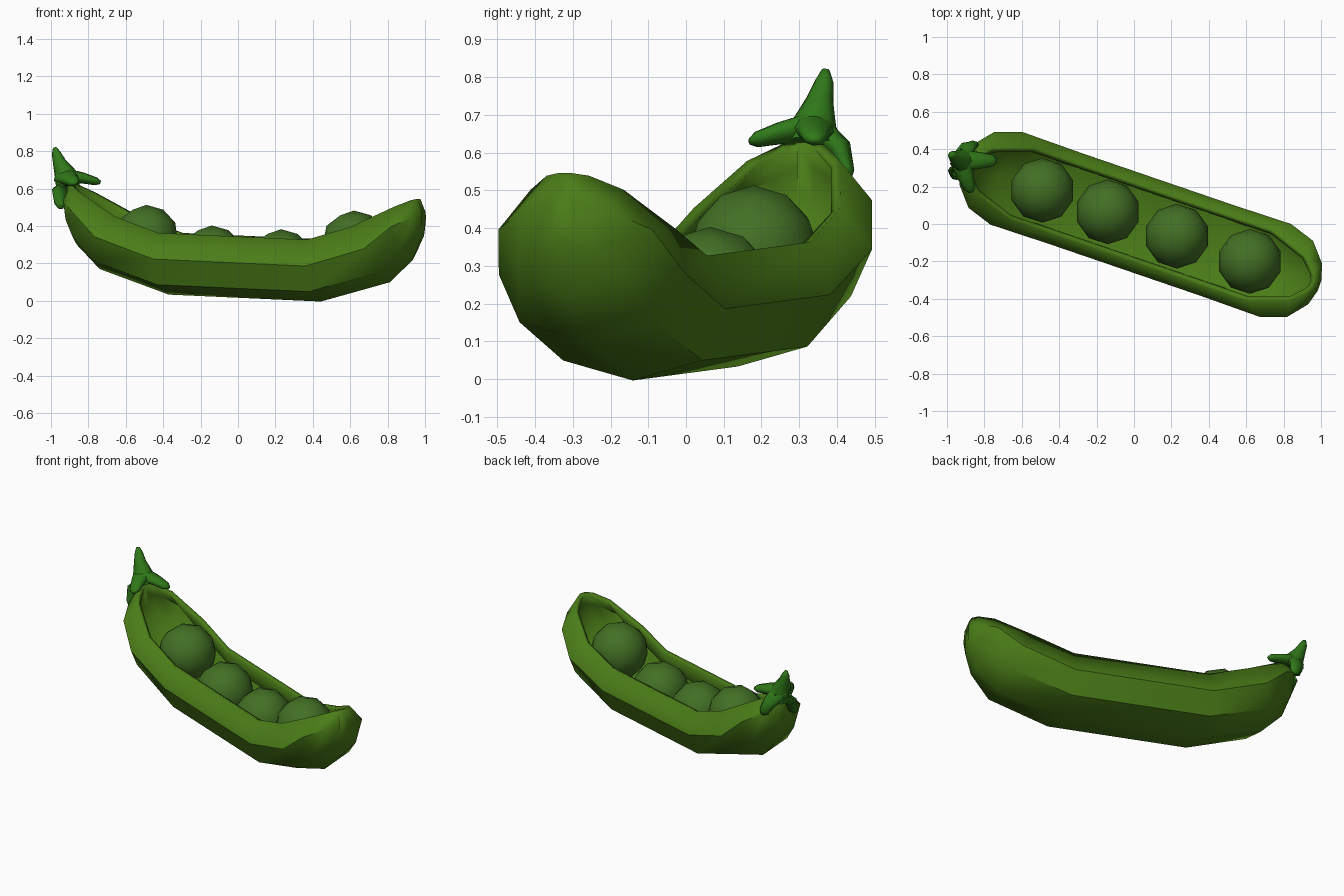
import bpy, bmesh, math
from mathutils import Vector, Matrix

if "Cube" in bpy.data.objects:
    bpy.data.objects.remove(bpy.data.objects["Cube"])

YAW = Matrix.Rotation(math.radians(-18.9), 4, 'Z')


def material(name, rgb):
    m = bpy.data.materials.new(name)
    m.diffuse_color = (*rgb, 1)
    m.use_nodes = True
    m.node_tree.nodes["Principled BSDF"].inputs["Base Color"].default_value = m.diffuse_color
    return m


def finish(bm, name, mat, angle=30):
    bmesh.ops.recalc_face_normals(bm, faces=bm.faces)
    me = bpy.data.meshes.new(name)
    bm.to_mesh(me)
    bm.free()
    ob = bpy.data.objects.new(name, me)
    bpy.context.collection.objects.link(ob)
    me.materials.append(mat)
    bpy.ops.object.select_all(action='DESELECT')
    ob.select_set(True)
    bpy.context.view_layer.objects.active = ob
    bpy.ops.object.shade_smooth_by_angle(angle=math.radians(angle))
    return ob


def loft(bm, rings, closed):
    n = len(rings[0])
    for a, b in zip(rings, rings[1:]):
        for i in range(n if closed else n - 1):
            j = (i + 1) % n
            bm.faces.new((a[i], a[j], b[j], b[i]))
    bm.faces.new(rings[0])
    bm.faces.new(rings[-1])


pod_green = material("pod_green", (0.07, 0.205, 0.009))
pea_green = material("pea_green", (0.055, 0.16, 0.018))
stem_green = material("stem_green", (0.03, 0.19, 0.01))

# Pod: cross-sections from middle to tip, each rim, widest, lower corner, keel
# as (distance along, half width, height)
half = [
    [(.42, .205, .345), (.43, .258, .205), (.43, .195, .068), (.43, 0, .015)],
    [(.67, .205, .425), (.76, .262, .31), (.80, .19, .185), (.82, 0, .135)],
    [(.885, .13, .54), (.90, .215, .435), (.925, .15, .31), (.95, 0, .26)],
    [(.96, .06, .58), (.985, .115, .49), (.985, .08, .39), (.985, 0, .35)],
    [(.985, .02, .588), (1.01, .03, .52), (1.01, .025, .43), (1.005, 0, .40)],
]
bm = bmesh.new()
sections = []
for sign, stations in ((-1, half[::-1]), (1, half)):
    for st in stations:
        pts = st + [(d, -w, z) for d, w, z in st[2::-1]]
        sections.append([bm.verts.new(YAW @ Vector((sign * d + .035, w + .01, z - .043 * sign * d)))
                         for d, w, z in pts])
loft(bm, sections, False)
pod = finish(bm, "pod", pod_green, 45)
wall = pod.modifiers.new("wall", 'SOLIDIFY')
wall.thickness = .03
wall.offset = -1

# Peas
for i, p in enumerate([(-.49, .18, .34), (-.14, .065, .23), (.23, -.065, .21), (.62, -.2, .31)]):
    bm = bmesh.new()
    bmesh.ops.create_icosphere(bm, subdivisions=2, radius=.173, matrix=Matrix.Translation(p))
    finish(bm, f"pea_{i + 1}", pea_green, 60)


def tube(name, path, radii, flat=1.0, sides=8):
    """Tapered tube along a path, optionally flattened."""
    bm = bmesh.new()
    path = [Vector(p) for p in path]
    rings = []
    for i, (p, r) in enumerate(zip(path, radii)):
        t = (path[min(i + 1, len(path) - 1)] - path[max(i - 1, 0)]).normalized()
        out = Vector((-.35, .1, .93))
        if abs(t.dot(out)) > .8:
            out = Vector((0, 1, 0))
        side = t.cross(out).normalized()
        up = side.cross(t)
        rings.append([bm.verts.new(p + r * (math.cos(a) * side + flat * math.sin(a) * up))
                      for a in (math.tau * k / sides for k in range(sides))])
    loft(bm, rings, True)
    return finish(bm, name, stem_green, 80)


# Stem
tube("stem", [(-.905, .335, .62), (-.925, .34, .68), (-.955, .355, .74), (-.972, .367, .79), (-.98, .37, .82)],
     [.07, .058, .036, .024, .01])

# Calyx leaves around the stem base
hub = Vector((-.925, .338, .667))
leaves = [((-.735, .34, .633), (-.83, .34, .657)), ((-.87, .17, .63), (-.90, .25, .652)),
          ((-.948, .245, .495), (-.95, .285, .59)), ((-.85, .43, .53), (-.89, .41, .61))]
for i, (tip, mid) in enumerate(leaves):
    tip, mid = Vector(tip), Vector(mid)
    tube(f"calyx_leaf_{i + 1}", [hub, mid, mid.lerp(tip, .75), tip], [.065, .046, .033, .014], .65, 8)
